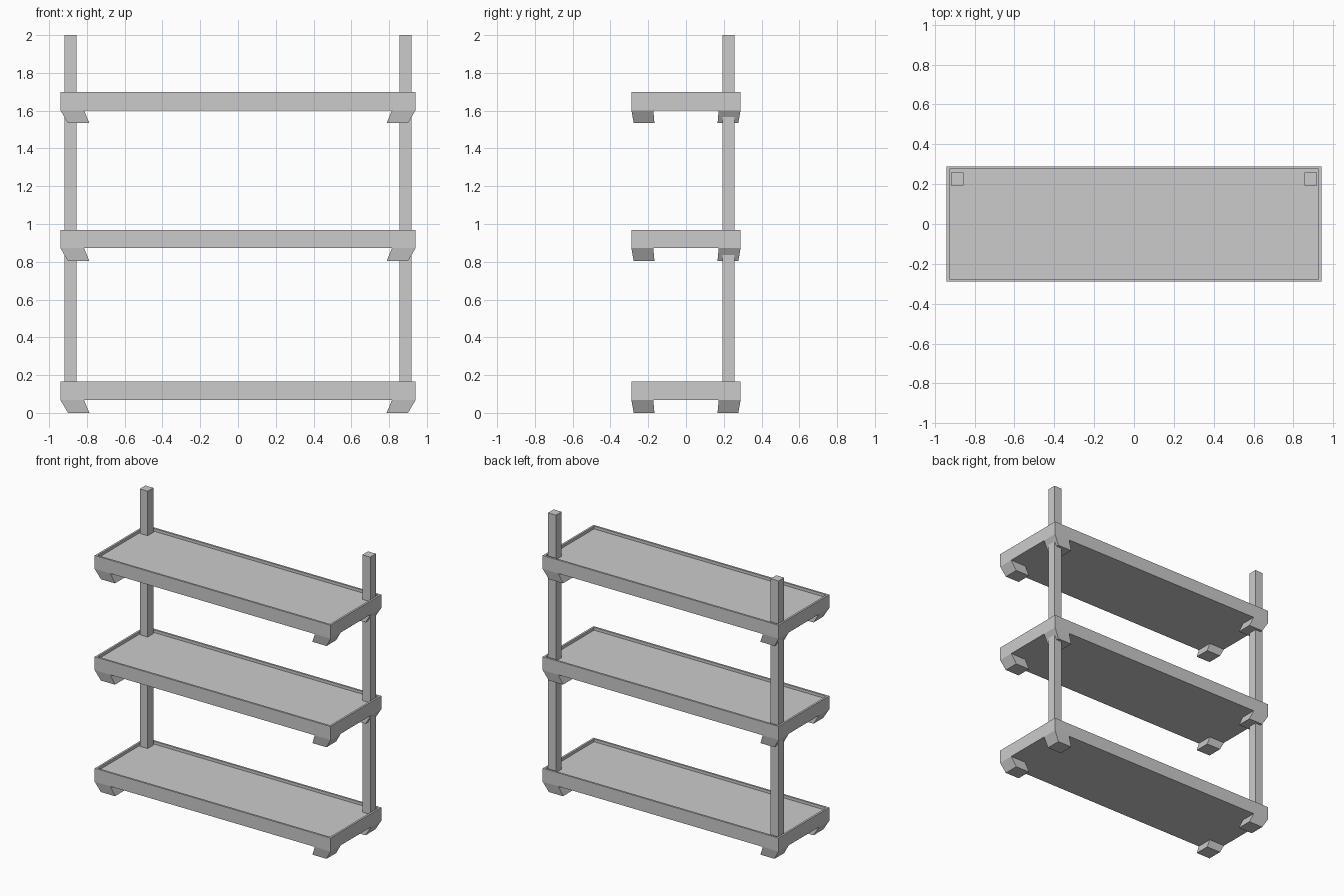
import bpy, bmesh

if "Cube" in bpy.data.objects:
    bpy.data.objects.remove(bpy.data.objects["Cube"])

HX, HY = 0.94, 0.289          # half size of a shelf
FOOT_H, TRAY_H = 0.068, 0.097
RIM, RECESS = 0.02, 0.02


def finish(bm, name):
    bmesh.ops.recalc_face_normals(bm, faces=bm.faces)
    mesh = bpy.data.meshes.new(name)
    bm.to_mesh(mesh)
    bm.free()
    obj = bpy.data.objects.new(name, mesh)
    bpy.context.collection.objects.link(obj)
    return obj


def block(name, bottom, top):
    """Six-sided block; bottom and top are (x0, x1, y0, y1, z)."""
    bm = bmesh.new()
    rings = []
    for x0, x1, y0, y1, z in (bottom, top):
        rings.append([bm.verts.new((x, y, z)) for x, y in
                      ((x0, y0), (x1, y0), (x1, y1), (x0, y1))])
    lo, hi = rings
    bm.faces.new(lo[::-1])
    bm.faces.new(hi)
    for i in range(4):
        j = (i + 1) % 4
        bm.faces.new((lo[i], lo[j], hi[j], hi[i]))
    return finish(bm, name)


def tray(name, z0):
    """Shelf board with a shallow recess inside a thin rim."""
    obj = block(name, (-HX, HX, -HY, HY, z0), (-HX, HX, -HY, HY, z0 + TRAY_H))
    bm = bmesh.new()
    bm.from_mesh(obj.data)
    top = max(bm.faces, key=lambda f: f.calc_center_median().z)
    bmesh.ops.inset_region(bm, faces=[top], thickness=RIM)
    floor = bmesh.ops.extrude_discrete_faces(bm, faces=[top])["faces"][0]
    bmesh.ops.translate(bm, verts=floor.verts, vec=(0, 0, -RECESS))
    bmesh.ops.recalc_face_normals(bm, faces=bm.faces)
    bm.to_mesh(obj.data)
    bm.free()


# Three shelves, each with four slanted feet
for level, z in zip(("bottom", "middle", "top"), (0.0, 0.804, 1.534)):
    tray(f"{level}_shelf", z + FOOT_H)
    for sx, side in ((-1, "left"), (1, "right")):
        for sy, end in ((-1, "front"), (1, "back")):
            block(f"{level}_{end}_{side}_foot",
                  (sx * 0.90, sx * 0.787, sy * 0.277, sy * 0.167, z),
                  (sx * HX, sx * 0.815, sy * HY, sy * 0.173, z + FOOT_H))

# Two rear posts running through the shelves
for sx, side in ((-1, "left"), (1, "right")):
    block(f"{side}_post",
          (sx * 0.919, sx * 0.856, 0.194, 0.258, 0.12),
          (sx * 0.919, sx * 0.856, 0.194, 0.258, 2.0))
